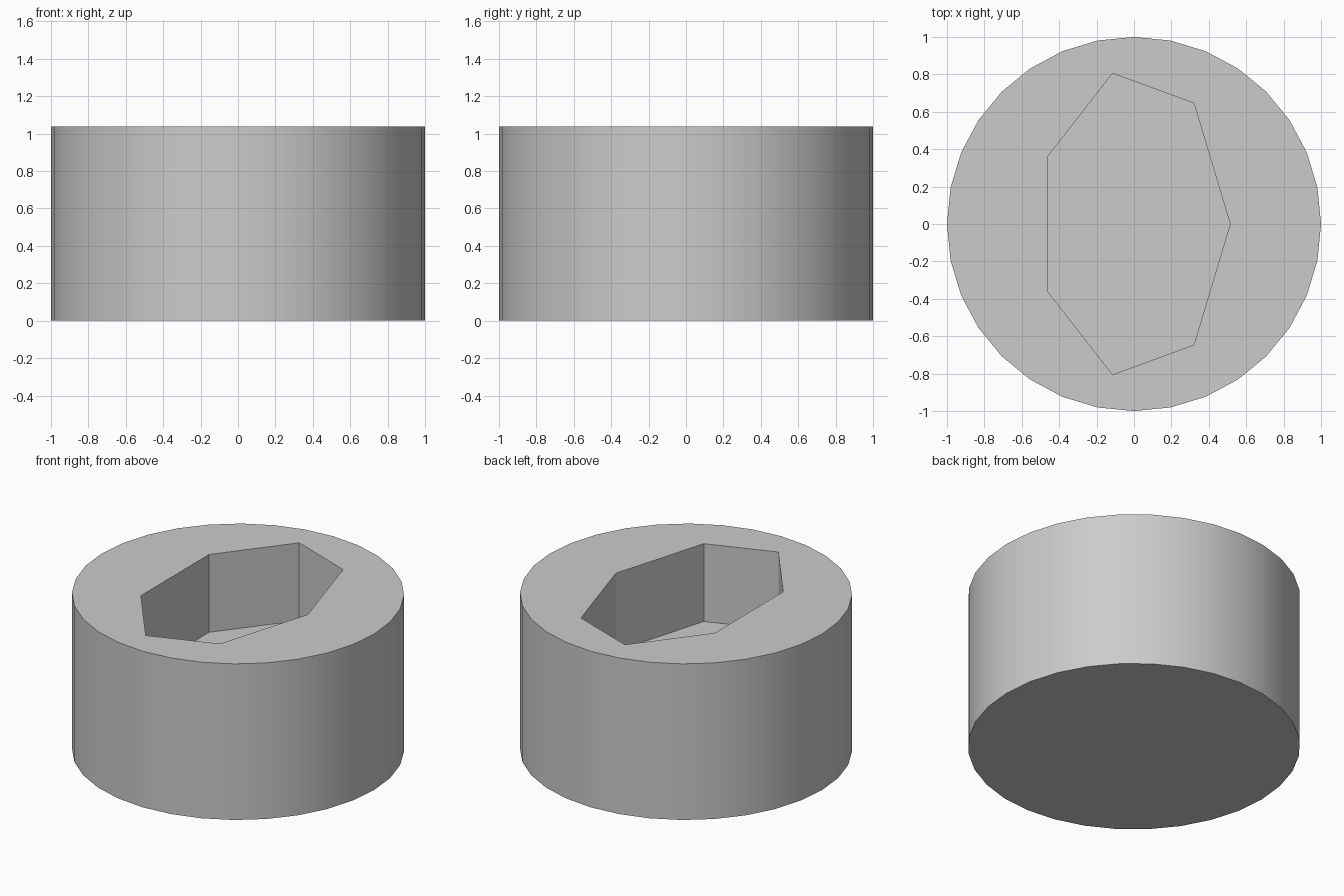
import bpy, bmesh, math

if "Cube" in bpy.data.objects:
    bpy.data.objects.remove(bpy.data.objects["Cube"], do_unlink=True)

HEIGHT, FLOOR = 1.037, 0.52


def ring(bm, sides, rx, ry, z):
    """Closed loop of vertices on an ellipse, first one on +x."""
    steps = [math.tau * i / sides for i in range(sides)]
    return [bm.verts.new((rx * math.cos(a), ry * math.sin(a), z)) for a in steps]


def wall(bm, lower, upper):
    """Quads joining two loops."""
    n = len(lower)
    for i in range(n):
        j = (i + 1) % n
        bm.faces.new((lower[i], lower[j], upper[j], upper[i]))


def loop_edges(bm, loop):
    return [bm.edges.get((v, loop[i - 1])) for i, v in enumerate(loop)]


grey = bpy.data.materials.new("plain grey")
grey.use_nodes = True
grey.diffuse_color = (0.6, 0.6, 0.6, 1)
grey.node_tree.nodes["Principled BSDF"].inputs["Base Color"].default_value = (0.6, 0.6, 0.6, 1)

bm = bmesh.new()

# Round outer body
base = ring(bm, 32, 1, 1, 0)
rim = ring(bm, 32, 1, 1, HEIGHT)
wall(bm, base, rim)
bm.faces.new(base[::-1])

# Stretched seven-sided pocket, open at the top
pocket_floor = ring(bm, 7, 0.514, 0.826, FLOOR)
pocket_rim = ring(bm, 7, 0.514, 0.826, HEIGHT)
wall(bm, pocket_rim, pocket_floor)
bm.faces.new(pocket_floor)

# Flat top between the outer rim and the pocket
bmesh.ops.triangle_fill(bm, use_beauty=True, normal=(0, 0, 1),
                        edges=loop_edges(bm, rim) + loop_edges(bm, pocket_rim))
bmesh.ops.recalc_face_normals(bm, faces=bm.faces)

mesh = bpy.data.meshes.new("socketed_cylinder")
bm.to_mesh(mesh)
bm.free()
mesh.materials.append(grey)
body = bpy.data.objects.new("socketed_cylinder", mesh)
bpy.context.collection.objects.link(body)

# Smooth round side, crisp rims and pocket corners
bpy.ops.object.select_all(action="DESELECT")
body.select_set(True)
bpy.context.view_layer.objects.active = body
bpy.ops.object.shade_smooth_by_angle(angle=math.radians(30))
